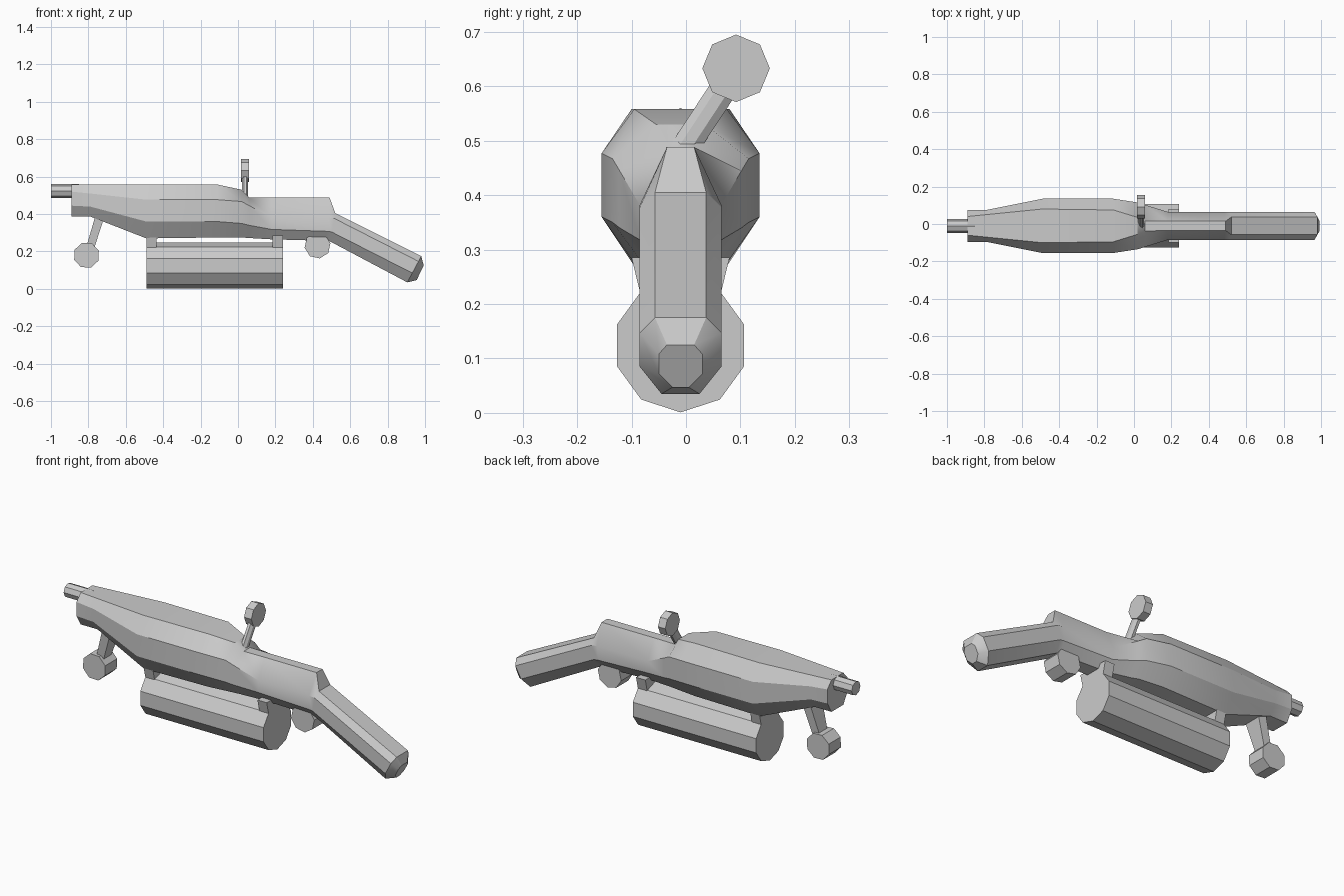
import bpy, math
from mathutils import Vector

if "Cube" in bpy.data.objects:
    bpy.data.objects.remove(bpy.data.objects["Cube"])

CY = -0.01  # mirror plane of the body


def loft(name, rings, smooth=False):
    """Skin a closed tube through rings of equal length."""
    n = len(rings[0])
    verts = [p for r in rings for p in r]
    faces = [tuple(range(n))]
    for k in range(len(rings) - 1):
        a, b = k * n, (k + 1) * n
        faces += [(a + (i + 1) % n, a + i, b + i, b + (i + 1) % n) for i in range(n)]
    faces.append(tuple(reversed(range(len(verts) - n, len(verts)))))
    me = bpy.data.meshes.new(name)
    me.from_pydata(verts, [], faces)
    ob = bpy.data.objects.new(name, me)
    bpy.context.collection.objects.link(ob)
    bpy.ops.object.select_all(action='DESELECT')
    ob.select_set(True)
    bpy.context.view_layer.objects.active = ob
    bpy.ops.object.mode_set(mode='EDIT')
    bpy.ops.mesh.select_all(action='SELECT')
    bpy.ops.mesh.normals_make_consistent(inside=False)
    bpy.ops.object.mode_set(mode='OBJECT')
    if smooth:
        bpy.ops.object.shade_smooth_by_angle(angle=math.radians(30))
    return ob


def prism(name, sides, radius, start, end, axis, centre, turn=0.0):
    """Regular prism along 'X' or 'Y'; centre holds the other two coordinates."""
    rings = []
    for t in (start, end):
        ring = []
        for i in range(sides):
            a = turn + 2 * math.pi * i / sides
            u, z = centre[0] + radius * math.cos(a), centre[1] + radius * math.sin(a)
            ring.append((t, u, z) if axis == 'X' else (u, t, z))
        rings.append(ring)
    return loft(name, rings)


# Body, stock and grip: x top, x bottom, four heights, three half widths
stations = [
    (-.89, -.89, .558, .52, .445, .387, .05, .085, .05),
    (-.79, -.79, .558, .51, .44, .387, .06, .085, .05),
    (-.49, -.49, .558, .477, .36, .270, .09, .145, .085),
    (-.11, -.11, .558, .477, .36, .275, .085, .145, .085),
    (.02, .02, .530, .467, .35, .275, .045, .125, .07),
    (.06, .06, .488, .445, .34, .272, .027, .112, .06),
    (.18, .18, .488, .382, .318, .265, .025, .075, .04),
    (.49, .47, .488, .382, .308, .257, .025, .075, .035),
    (.52, .49, .405, .377, .305, .255, .047, .075, .035),
    (.98, .905, .175, .147, .085, .035, .047, .075, .035),
    (.993, .955, .125, .108, .072, .047, .025, .04, .015),
]
rings = []
for xt, xb, zt, zu, zl, zb, tw, w, bw in stations:
    half = [(xb + (xt - xb) * (z - zb) / (zt - zb), h, z)
            for z, h in ((zt, tw), (zu, w), (zl, w), (zb, bw))]
    rings.append([(x, CY + h, z) for x, h, z in half] +
                 [(x, CY - h, z) for x, h, z in reversed(half)])
loft("body", rings, smooth=True)

# Barrel stub and the tank slung below
prism("barrel", 8, .037, -1, -.85, 'X', (CY, .523))
prism("tank", 10, .123, -.49, .24, 'X', (CY, .124), math.pi / 2)

# Tank brackets
for label, x0, x1 in (("front", -.49, -.435), ("rear", .185, .24)):
    loft(label + "_bracket", [[(x, CY + y, z) for y, z in
         ((-.074, .22), (.074, .22), (.09, .285), (-.09, .285))] for x in (x0, x1)])

# Front knob on its strut, and the half-sunk rear knob
prism("front_knob", 8, .07, CY - .05, CY + .05, 'Y', (-.81, .18), math.radians(20))
loft("front_strut", [[(x + dx, CY + dy, z) for dx, dy in
     ((-w, -d), (w, -d), (w, d), (-w, d))]
     for x, z, w, d in ((-.735, .40, .025, .05), (-.79, .22, .022, .032))])
prism("rear_knob", 8, .07, CY - .05, CY + .05, 'Y', (.425, .232), math.radians(10))

# Side lever with disc knob
prism("lever_knob", 8, .062, .015, .058, 'X', (.092, .633))
a, b = Vector((.038, -.02, .46)), Vector((.038, .085, .62))
d = (b - a).normalized()
side, up = Vector((1, 0, 0)), d.cross(Vector((1, 0, 0)))
loft("lever_rod", [[p + side * .018 * math.cos(t) + up * .027 * math.sin(t)
     for t in (math.pi / 4 * (i + .5) for i in range(8))] for p in (a, b)], smooth=True)
